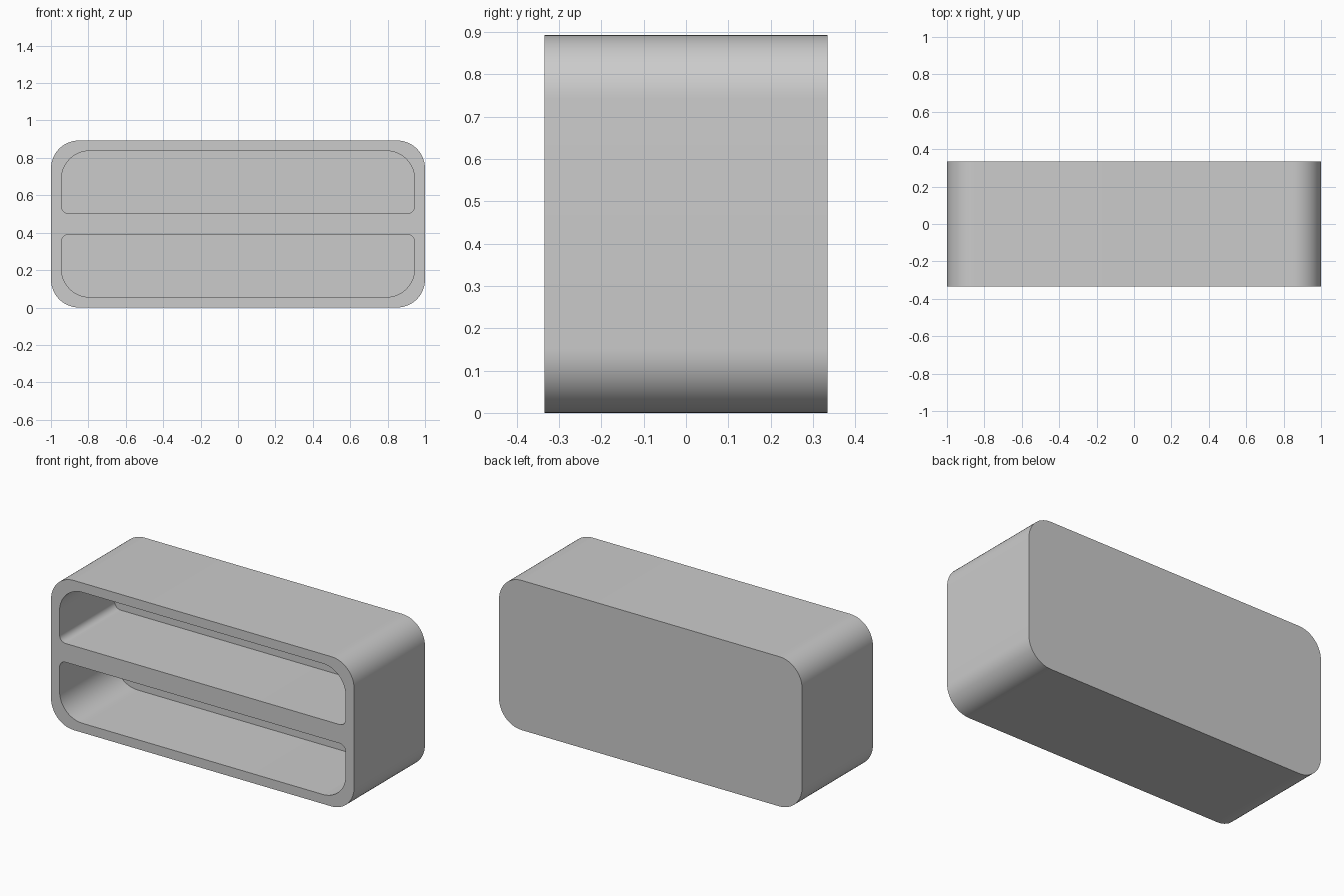
import bpy, bmesh
from math import pi, cos, sin, radians

if "Cube" in bpy.data.objects:
    bpy.data.objects.remove(bpy.data.objects["Cube"])

W, H, D = 1.0, 0.893, 0.334          # half width, height, half depth
POCKET_BACK = 0.186                  # y of the pocket end wall
MID, SEG = H / 2, 14


def rounded_rect(hw, z0, z1, r_low, r_high):
    """Outline (x, z) with separate radii for the lower and upper corners."""
    corners = [(hw - r_low, z0 + r_low, r_low, -90), (hw - r_high, z1 - r_high, r_high, 0),
               (r_high - hw, z1 - r_high, r_high, 90), (r_low - hw, z0 + r_low, r_low, 180)]
    return [(cx + r * cos(radians(a) + pi / 2 * i / SEG), cz + r * sin(radians(a) + pi / 2 * i / SEG))
            for cx, cz, r, a in corners for i in range(SEG + 1)]


def add_tube(bm, outline, y_front, y_end):
    """Wall along y with a closed far end; returns the open front edges."""
    front = [bm.verts.new((x, y_front, z)) for x, z in outline]
    end = [bm.verts.new((x, y_end, z)) for x, z in outline]
    n = len(outline)
    for i in range(n):
        j = (i + 1) % n
        bm.faces.new((front[i], front[j], end[j], end[i]))
    bm.faces.new(end)
    return [bm.edges.get((front[i], front[(i + 1) % n])) for i in range(n)]


bm = bmesh.new()
# Outer shell
rim = add_tube(bm, rounded_rect(W, 0, H, 0.15, 0.15), -D, D)
# Two mirrored pockets
rim += add_tube(bm, rounded_rect(0.944, MID + 0.056, H - 0.056, 0.04, 0.15), -D, POCKET_BACK)
rim += add_tube(bm, rounded_rect(0.944, 0.056, MID - 0.056, 0.15, 0.04), -D, POCKET_BACK)
# Front face around the openings
bmesh.ops.triangle_fill(bm, edges=rim, use_beauty=True, normal=(0, -1, 0))
bmesh.ops.recalc_face_normals(bm, faces=bm.faces)
bmesh.ops.dissolve_degenerate(bm, dist=1e-6, edges=bm.edges)

mesh = bpy.data.meshes.new("two_slot_case")
bm.to_mesh(mesh)
bm.free()
case = bpy.data.objects.new("two_slot_case", mesh)
bpy.context.collection.objects.link(case)
bpy.context.view_layer.objects.active = case
case.select_set(True)
bpy.ops.object.shade_smooth_by_angle(angle=radians(30))
